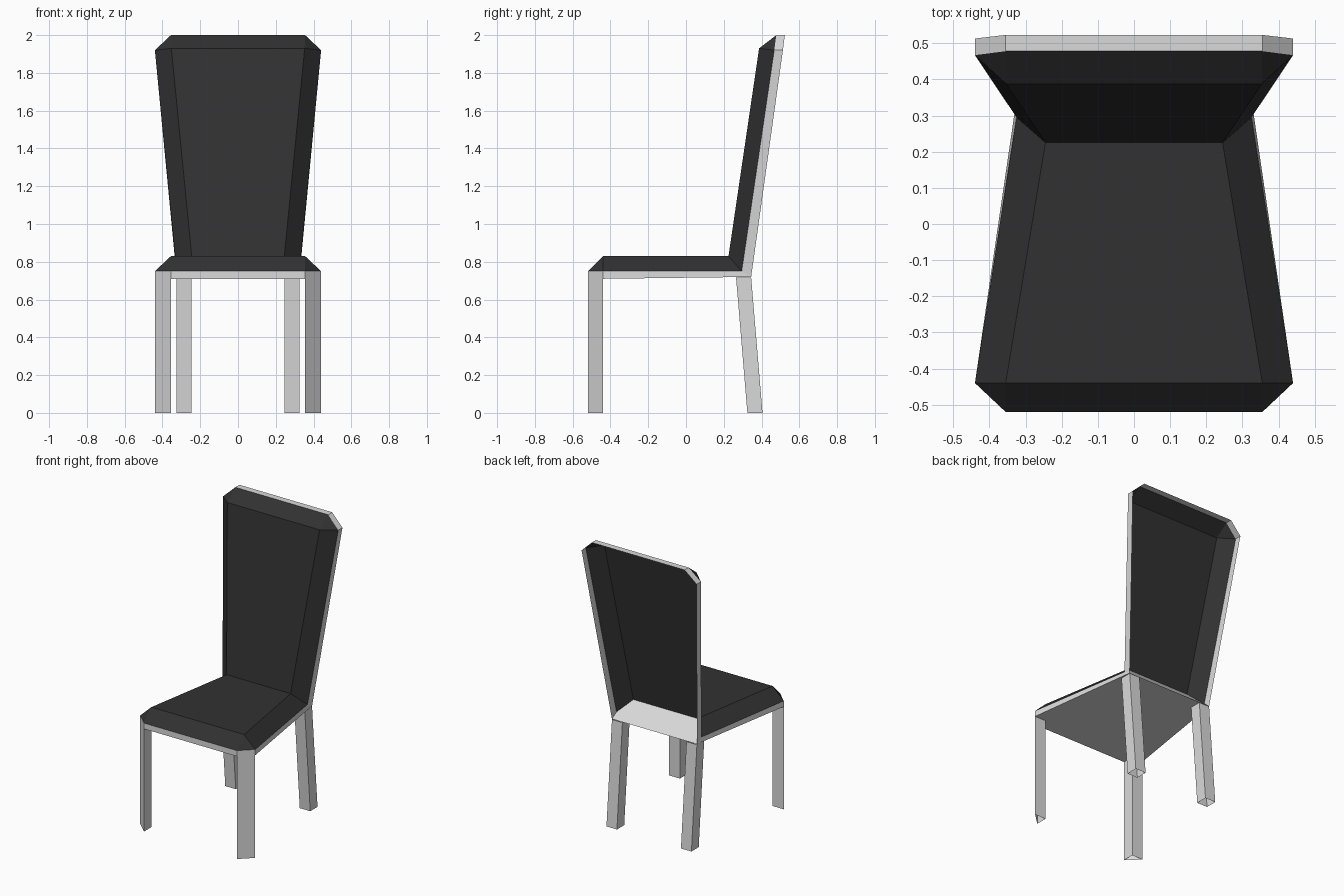
import bpy, bmesh

cube = bpy.data.objects.get("Cube")
if cube:
    bpy.data.objects.remove(cube, do_unlink=True)


def material(name, value):
    mat = bpy.data.materials.new(name)
    mat.use_nodes = True
    color = (value, value, value, 1)
    mat.diffuse_color = color
    mat.node_tree.nodes["Principled BSDF"].inputs["Base Color"].default_value = color
    return mat


FRAME = material("light grey frame", 0.7)
FABRIC = material("charcoal upholstery", 0.031)


def build(name, polygons, mat, flip=False):
    """Mesh object from polygons, welding shared corners."""
    bm = bmesh.new()
    for poly in polygons:
        corners = list(dict.fromkeys(poly))
        if len(corners) > 2:
            bm.faces.new([bm.verts.new(p) for p in corners])
    bmesh.ops.remove_doubles(bm, verts=bm.verts, dist=0.0005)
    if flip:
        bmesh.ops.reverse_faces(bm, faces=bm.faces)
    mesh = bpy.data.meshes.new(name)
    bm.to_mesh(mesh)
    bm.free()
    mesh.materials.append(mat)
    obj = bpy.data.objects.new(name, mesh)
    bpy.context.collection.objects.link(obj)
    return obj


def mirrored(points):
    return [(-x, y, z) for x, y, z in reversed(points)]


def around(path):
    """Complete a half outline across the centre line."""
    return path + mirrored(path)


def strip(a, b):
    return [(a[i], b[i], b[i + 1], a[i + 1]) for i in range(len(a) - 1)]


# Half outlines running from the waist, where seat and back meet
waist_outer, waist_rim, waist_crown = (0.325, 0.345, 0.72), (0.325, 0.295, 0.75), (0.245, 0.225, 0.83)
seat_base = around([waist_outer, (0.44, -0.44, 0.71), (0.355, -0.52, 0.71)])
seat_rim = around([waist_rim, (0.44, -0.44, 0.75), (0.355, -0.52, 0.75)])
seat_crown = around([waist_crown] + [(0.355, -0.44, 0.83)] * 2)
back_base = around([waist_outer, (0.44, 0.513, 1.92), (0.355, 0.523, 2.0)])
back_rim = around([waist_rim, (0.44, 0.467, 1.92), (0.355, 0.478, 2.0)])
back_crown = around([waist_crown] + [(0.353, 0.387, 1.93)] * 2)

# Seat: thin frame with closed underside, bevelled cushion on top
build("seat_frame", strip(seat_base, seat_rim) + [seat_base[::-1]], FRAME)
build("seat_cushion", strip(seat_rim, seat_crown) + [seat_crown[::-1]], FABRIC)

# Back: rim and bevelled cushion, hollow from behind
build("back_frame", strip(back_base, back_rim), FRAME, flip=True)
build("back_cushion", strip(back_rim, back_crown) + [back_crown[::-1]], FABRIC, flip=True)

# Sloping ledge inside the hollow back
build("back_ledge", [around([waist_outer, waist_rim, waist_crown])], FRAME)


# Legs: open-ended prisms, triangular in front and splayed square behind
def leg(name, section, top, splay):
    upper = [(x, y, top) for x, y in section]
    lower = [(x, y + splay, 0) for x, y in section]
    for side in ("left", "right"):
        if side == "right":
            upper, lower = mirrored(upper), mirrored(lower)
        build(f"{side}_{name}", strip(upper + upper[:1], lower + lower[:1]), FRAME)


leg("front_leg", [(0.355, -0.52), (0.44, -0.44), (0.355, -0.44)], 0.71, 0)
leg("back_leg", [(0.245, 0.265), (0.325, 0.265), (0.325, 0.345), (0.245, 0.345)], 0.717, 0.06)
